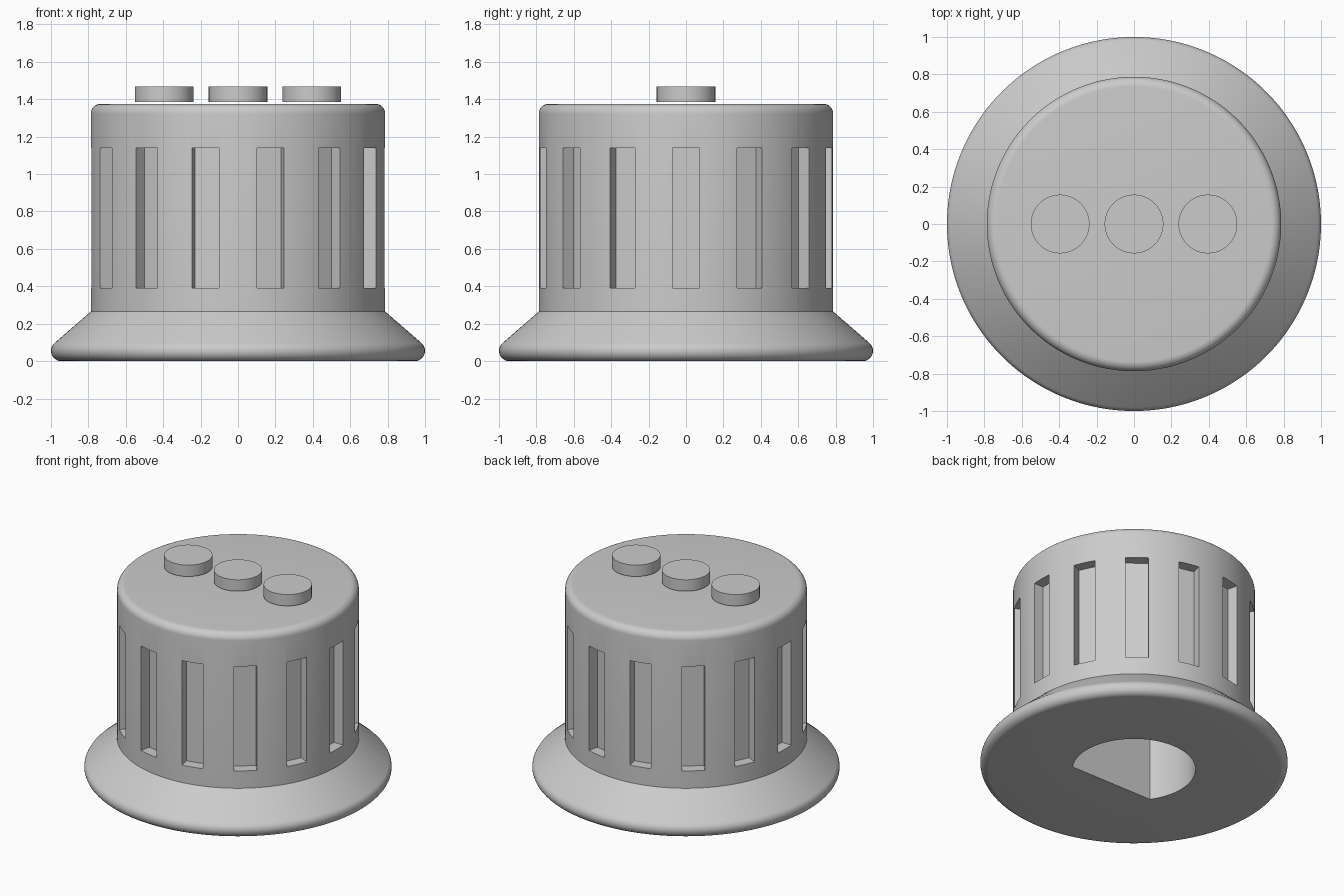
import bpy, bmesh, math
from mathutils import Matrix

cube = bpy.data.objects.get("Cube")
if cube:
    bpy.data.objects.remove(cube, do_unlink=True)

SEGMENTS = 168
SLOTS = 14

grey = bpy.data.materials.new("plain grey")
grey.use_nodes = True
grey.diffuse_color = (0.6, 0.6, 0.6, 1)
bsdf = next(n for n in grey.node_tree.nodes if n.type == 'BSDF_PRINCIPLED')
bsdf.inputs["Base Color"].default_value = grey.diffuse_color


def make_object(name, bm):
    bmesh.ops.recalc_face_normals(bm, faces=bm.faces)
    mesh = bpy.data.meshes.new(name)
    bm.to_mesh(mesh)
    bm.free()
    mesh.materials.append(grey)
    obj = bpy.data.objects.new(name, mesh)
    bpy.context.collection.objects.link(obj)
    return obj


def activate(obj):
    bpy.ops.object.select_all(action='DESELECT')
    obj.select_set(True)
    bpy.context.view_layer.objects.active = obj


def smooth(obj):
    activate(obj)
    bpy.ops.object.shade_smooth_by_angle(angle=math.radians(30))


def arc(cx, cz, r, start, end, steps):
    angles = [math.radians(start + (end - start) * i / steps) for i in range(steps + 1)]
    return [(cx + r * math.cos(a), cz + r * math.sin(a)) for a in angles]


def lathe(profile):
    """Revolve (radius, height) points about z and cap both ends."""
    bm = bmesh.new()
    rings = []
    for r, z in profile:
        rings.append([bm.verts.new((r * math.cos(math.tau * i / SEGMENTS),
                                    r * math.sin(math.tau * i / SEGMENTS), z))
                      for i in range(SEGMENTS)])
    for low, high in zip(rings, rings[1:]):
        for i in range(SEGMENTS):
            j = (i + 1) % SEGMENTS
            bm.faces.new((low[i], low[j], high[j], high[i]))
    bm.faces.new(rings[0])
    bm.faces.new(rings[-1])
    return bm


# Knob body: rounded flange lip, sloped skirt, upright wall, rounded top
profile = arc(0.945, 0.055, 0.055, -90, 50, 12)
profile += [(0.787, 0.265)]
profile += arc(0.735, 1.323, 0.052, 0, 90, 8)
body = make_object("knob_body", lathe(profile))

# Cutters: grip slots round the wall
bm = bmesh.new()
for i in range(SLOTS):
    place = (Matrix.Rotation(math.tau * i / SLOTS, 4, 'Z')
             @ Matrix.Translation((0.81, 0, 0.765))
             @ Matrix.Diagonal((0.2, 0.147, 0.75, 1)))
    bmesh.ops.create_cube(bm, size=1, matrix=place)
slot_cutter = make_object("slot_cutter", bm)

# Cutter: D-shaped shaft socket, flat towards the front
bm = bmesh.new()
flat = math.degrees(math.asin(0.23 / 0.4))
outline = arc(0, 0, 0.4, -flat, 180 + flat, 64)
face = bm.faces.new([bm.verts.new((x, y, -0.1)) for x, y in outline])
top = bmesh.ops.extrude_face_region(bm, geom=[face])["geom"]
bmesh.ops.translate(bm, vec=(0, 0, 1.1),
                    verts=[v for v in top if isinstance(v, bmesh.types.BMVert)])
socket_cutter = make_object("socket_cutter", bm)

for cutter in (slot_cutter, socket_cutter):
    cutter.hide_render = True
    activate(body)
    mod = body.modifiers.new("cut", 'BOOLEAN')
    mod.operation = 'DIFFERENCE'
    mod.solver = 'EXACT'
    mod.object = cutter
    bpy.ops.object.modifier_apply(modifier=mod.name)
    bpy.data.objects.remove(cutter, do_unlink=True)
smooth(body)

# Three round buttons just above the top
for name, x in (("right_button", -0.395), ("middle_button", 0), ("left_button", 0.395)):
    bm = bmesh.new()
    bmesh.ops.create_cone(bm, cap_ends=True, segments=64, radius1=0.157, radius2=0.157,
                          depth=0.082, matrix=Matrix.Translation((x, 0, 1.427)))
    smooth(make_object(name, bm))
